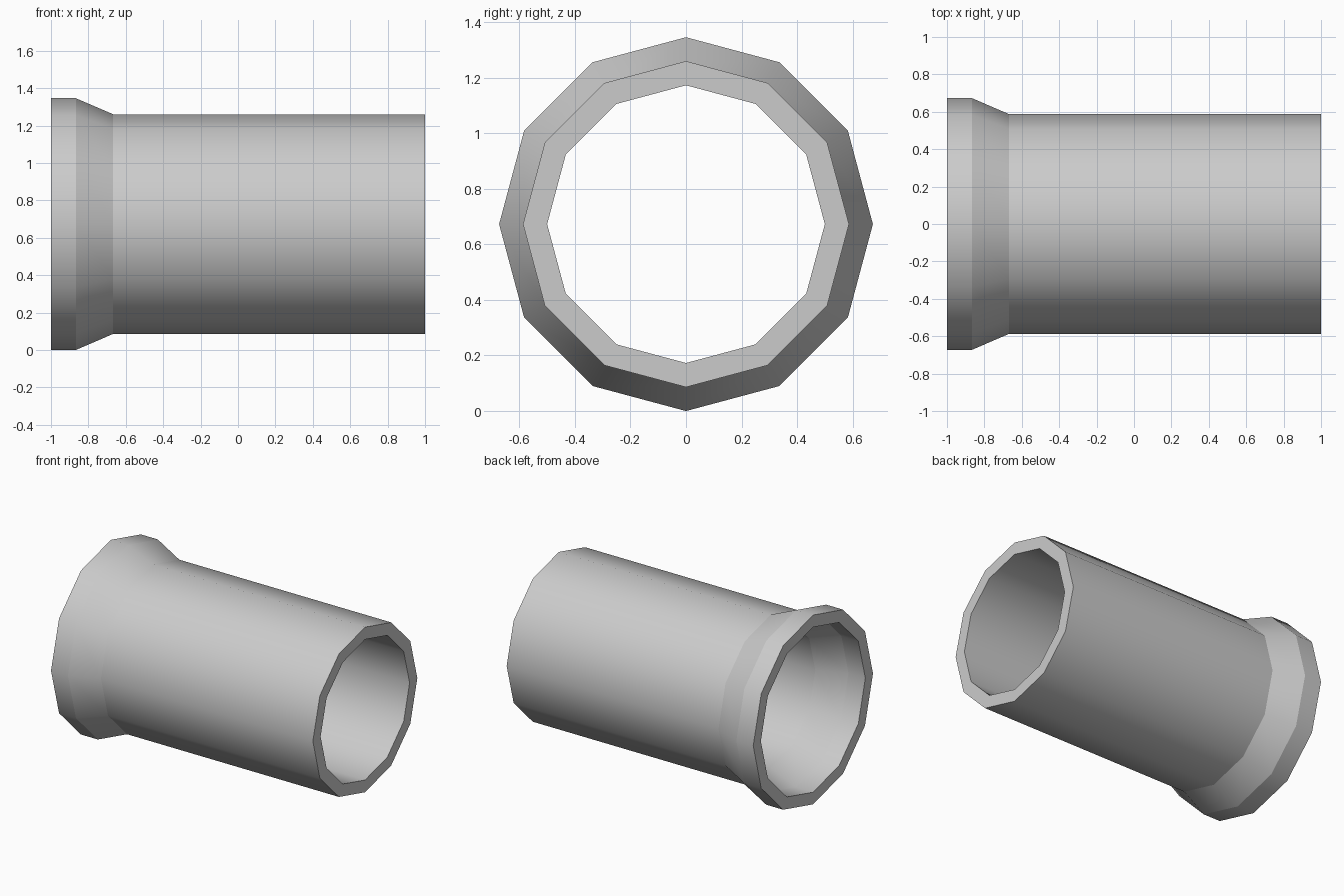
import bpy, bmesh
from math import sin, cos, pi

if "Cube" in bpy.data.objects:
    bpy.data.objects.remove(bpy.data.objects["Cube"])

SIDES = 12
CENTRE_Z = 0.673

# closed wall profile (x, radius): outer skin left to right, then bore back
profile = [(-1.0, 0.673), (-0.867, 0.673), (-0.667, 0.587), (1.0, 0.587),
           (1.0, 0.50), (-0.667, 0.50), (-0.867, 0.587), (-1.0, 0.587)]

bm = bmesh.new()
rings = [[bm.verts.new((x, r * cos(2 * pi * i / SIDES),
                        CENTRE_Z + r * sin(2 * pi * i / SIDES)))
          for i in range(SIDES)] for x, r in profile]

# skin neighbouring rings, wrapping round to close the wall
for k, a in enumerate(rings):
    b = rings[(k + 1) % len(rings)]
    for i in range(SIDES):
        j = (i + 1) % SIDES
        bm.faces.new((a[i], a[j], b[j], b[i])).smooth = True
bmesh.ops.recalc_face_normals(bm, faces=bm.faces[:])

# smooth around the pipe, crisp at every profile corner
for ring in rings:
    for i in range(SIDES):
        bm.edges.get((ring[i], ring[(i + 1) % SIDES])).smooth = False

mesh = bpy.data.meshes.new("socket_pipe")
bm.to_mesh(mesh)
bm.free()
pipe = bpy.data.objects.new("socket_pipe", mesh)
bpy.context.collection.objects.link(pipe)
